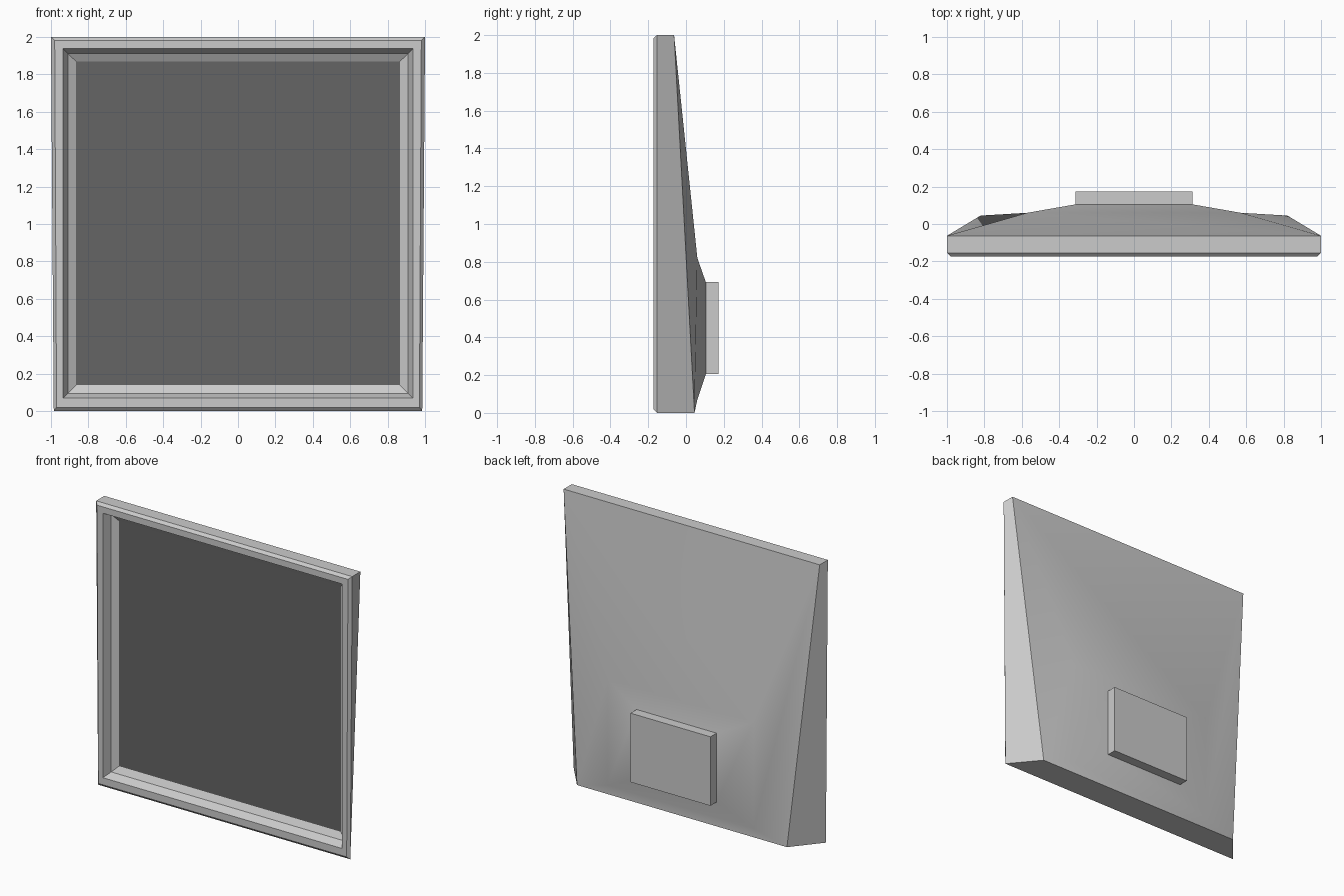
import bpy
import math

if "Cube" in bpy.data.objects:
    bpy.data.objects.remove(bpy.data.objects["Cube"])


def make_mesh(name, verts, faces, smooth_angle=None):
    mesh = bpy.data.meshes.new(name)
    mesh.from_pydata(verts, [], faces)
    obj = bpy.data.objects.new(name, mesh)
    bpy.context.collection.objects.link(obj)
    if smooth_angle:
        bpy.ops.object.select_all(action='DESELECT')
        obj.select_set(True)
        bpy.context.view_layer.objects.active = obj
        bpy.ops.object.shade_smooth_by_angle(angle=math.radians(smooth_angle))
    return obj


def ring(xb, xt, zb, zt, yb, yt):
    """Four-cornered section, symmetric in x: bottom and top half width, z and y."""
    return [(-xb, yb, zb), (xb, yb, zb), (xt, yt, zt), (-xt, yt, zt)]


def loft(name, rings, cap_front=False, smooth_angle=None):
    """Skin a front-to-back series of sections and close the back."""
    verts = [v for r in rings for v in r]
    faces = []
    for k in range(len(rings) - 1):
        for i in range(4):
            j = (i + 1) % 4
            a, b = 4 * k, 4 * (k + 1)
            faces.append((a + i, b + i, b + j, a + j))
    last = 4 * (len(rings) - 1)
    faces.append((last + 3, last + 2, last + 1, last))
    if cap_front:
        faces.append((0, 1, 2, 3))
    return make_mesh(name, verts, faces, smooth_angle)


SCREEN = ring(0.867, 0.867, 0.138, 1.87, -0.09, -0.09)

# Housing: recessed bezel, chamfered rim, then the tapered back
loft("monitor_housing", [
    SCREEN,
    ring(0.91, 0.91, 0.095, 1.912, -0.115, -0.115),
    ring(0.935, 0.935, 0.07, 1.937, -0.173, -0.173),
    ring(0.97, 0.98, 0.02, 1.982, -0.173, -0.173),
    ring(0.985, 1.0, 0.0, 2.0, -0.154, -0.154),
    ring(0.82, 1.0, 0.0, 2.0, 0.045, -0.063),
    ring(0.57, 0.57, 0.07, 0.82, 0.06, 0.06),
    ring(0.312, 0.312, 0.205, 0.692, 0.105, 0.105),
], smooth_angle=30)

# Dark screen panel
screen = make_mesh("screen", SCREEN, [(0, 1, 2, 3)])
dark = bpy.data.materials.new("dark_screen")
dark.diffuse_color = (0.13, 0.13, 0.13, 1.0)
dark.use_nodes = True
dark.node_tree.nodes["Principled BSDF"].inputs["Base Color"].default_value = dark.diffuse_color
screen.data.materials.append(dark)

# Mounting block on the back
loft("mount_block", [
    ring(0.312, 0.312, 0.205, 0.692, 0.10, 0.10),
    ring(0.312, 0.312, 0.205, 0.692, 0.173, 0.173),
], cap_front=True)
